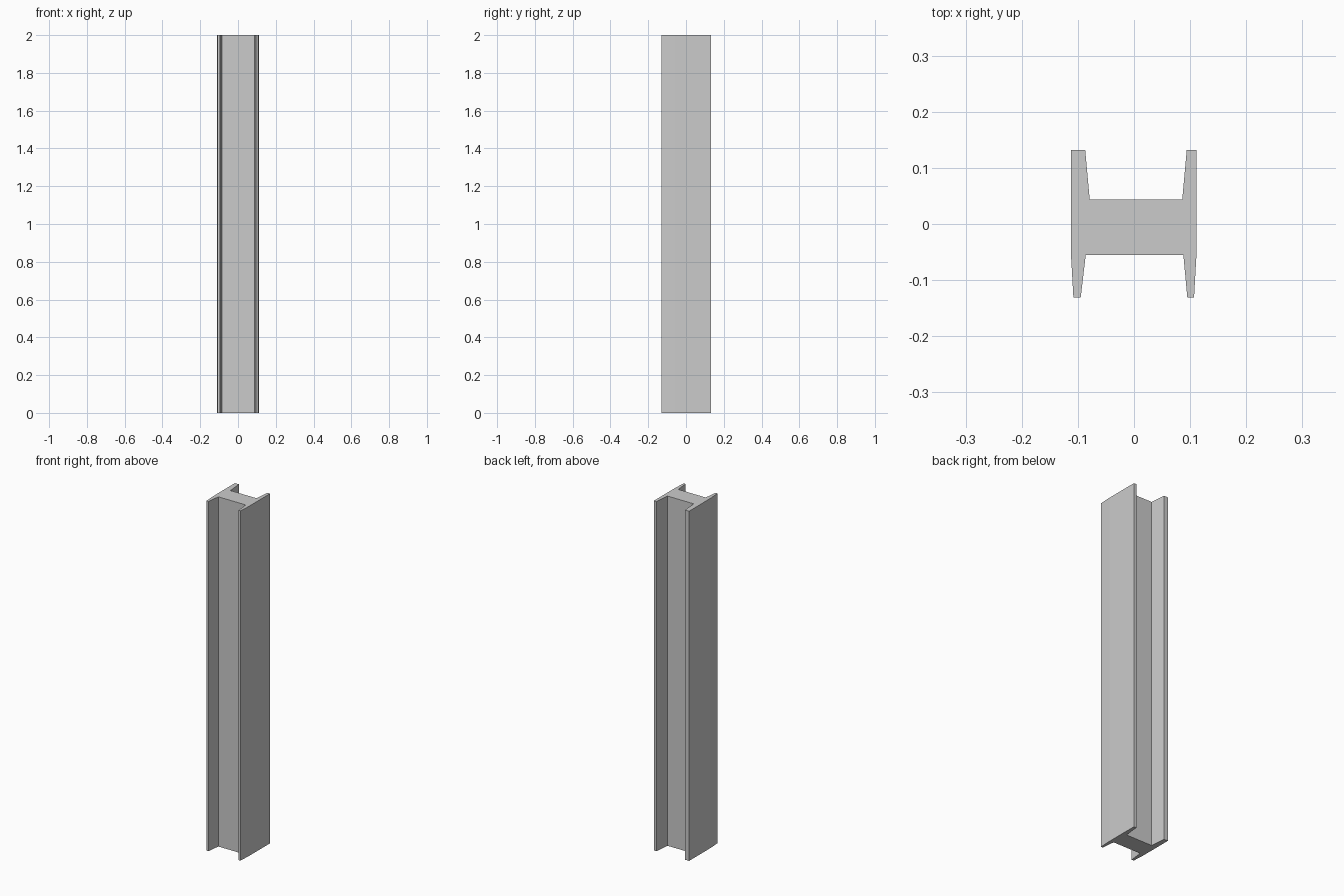
import bpy, bmesh

if "Cube" in bpy.data.objects:
    bpy.data.objects.remove(bpy.data.objects["Cube"])

# H-shaped cross-section, slightly irregular flanges
profile = [
    (-0.112, 0.132), (-0.112, -0.060), (-0.108, -0.131), (-0.095, -0.131),
    (-0.086, -0.055), (0.088, -0.055), (0.095, -0.131), (0.107, -0.131),
    (0.111, -0.060), (0.111, 0.132), (0.094, 0.132), (0.086, 0.044),
    (-0.079, 0.044), (-0.087, 0.132),
]
HEIGHT = 2.0

# Capped profile extruded straight up
bm = bmesh.new()
base = bm.faces.new([bm.verts.new((x, y, 0)) for x, y in profile])
res = bmesh.ops.extrude_face_region(bm, geom=[base], use_keep_orig=True)
top = [g for g in res["geom"] if isinstance(g, bmesh.types.BMVert)]
bmesh.ops.translate(bm, verts=top, vec=(0, 0, HEIGHT))
bmesh.ops.recalc_face_normals(bm, faces=bm.faces)

mesh = bpy.data.meshes.new("steel_beam")
bm.to_mesh(mesh)
bm.free()
beam = bpy.data.objects.new("steel_beam", mesh)
bpy.context.collection.objects.link(beam)
